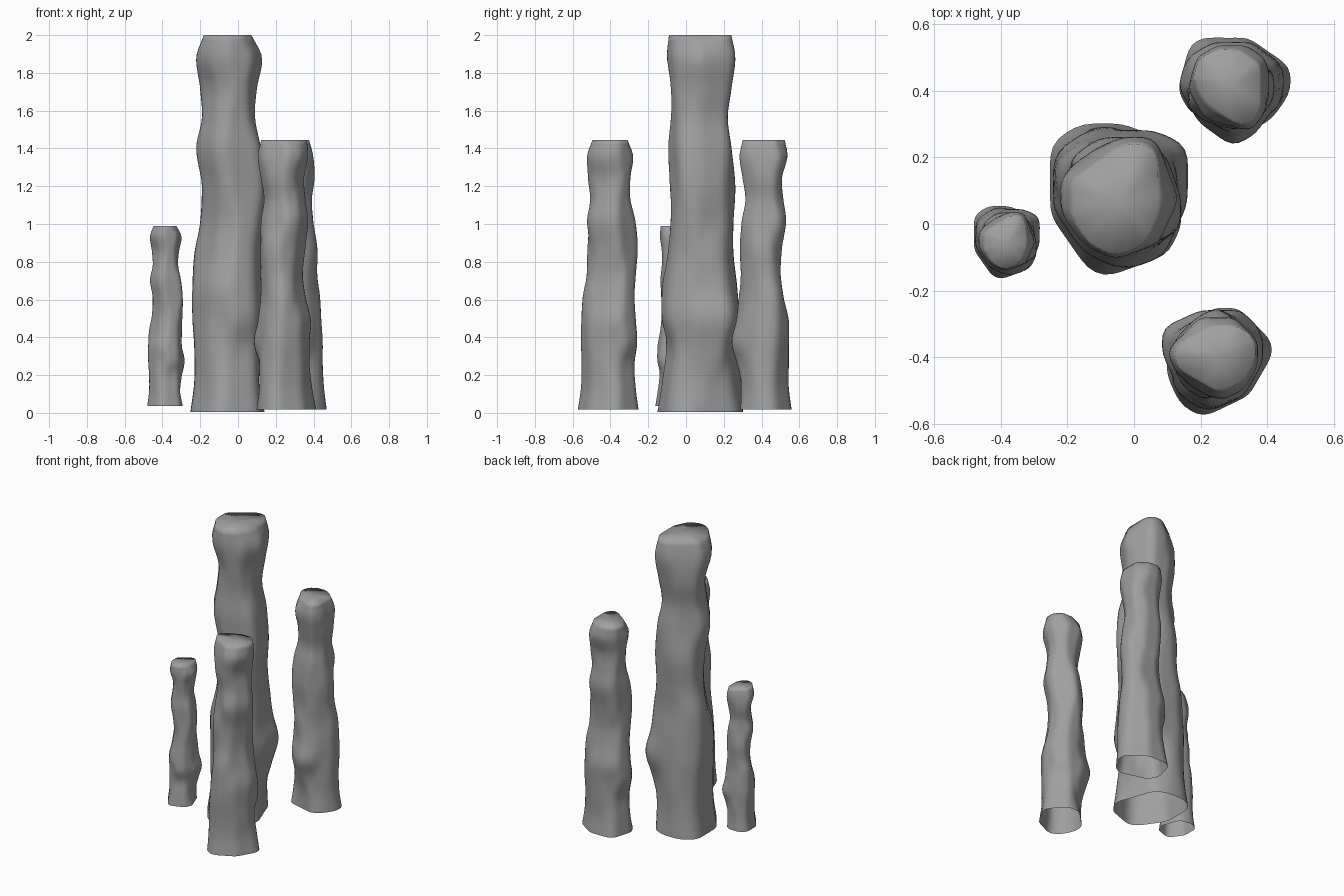
import bpy, bmesh
from math import sin, cos, pi, radians
from mathutils import Vector, Matrix

default_cube = bpy.data.objects.get("Cube")
if default_cube:
    bpy.data.objects.remove(default_cube, do_unlink=True)

SEGMENTS, RINGS, HEIGHT = 56, 60, 1.995
AXIS = Vector((-0.04, 0.07))

# Heights of the profile stations, as percent of the full height
STATIONS = [0, 8, 17, 25, 33, 42, 50, 60, 70, 78, 86, 94, 100]

# Outline of the column seen from several sides: compass angle -> reach in hundredths
OUTLINES = {
    0:   [15, 11, 13, 16, 13, 13, 15, 14, 12, 9, 10, 13, 7],
    20:  [14, 14, 20, 24, 22, 17, 15, 16, 14, 11, 13, 15, 13],
    65:  [26, 24, 24, 28, 25, 23, 23, 23, 23, 24, 25, 26, 23],
    90:  [30, 29, 29, 28, 27, 25, 25, 26, 24, 22, 24, 26, 24],
    125: [34, 32, 31, 31, 30, 29, 27, 27, 24, 23, 25, 24, 21],
    180: [25, 23, 23, 24, 24, 23, 20, 19, 22, 19, 20, 22, 18],
    215: [19, 17, 17, 17, 17, 13, 11, 12, 15, 13, 12, 16, 14],
    245: [18, 15, 13, 13, 14, 10, 8, 10, 12, 10, 9, 12, 11],
    290: [12, 10, 8, 12, 11, 9, 8, 7, 7, 6, 7, 8, 7],
    335: [13, 11, 10, 12, 11, 10, 11, 13, 11, 7, 7, 9, 5],
}


def section(station):
    """Softened polygon bounded by the outlines, as radii around the axis."""
    sides = []
    for angle, reach in OUTLINES.items():
        direction = Vector((cos(radians(angle)), sin(radians(angle))))
        sides.append((direction, reach[station] / 100 - direction.dot(AXIS)))
    radii = []
    for i in range(SEGMENTS):
        a = 2 * pi * i / SEGMENTS
        ray = Vector((cos(a), sin(a)))
        radii.append(min(d / ray.dot(n) for n, d in sides if ray.dot(n) > 0.1))
    for _ in range(2):
        radii = [(radii[i - 1] + 2 * radii[i] + radii[(i + 1) % SEGMENTS]) / 4
                 for i in range(SEGMENTS)]
    return radii


def blend(values, percent):
    """Smooth curve through the station values."""
    last = len(STATIONS) - 1
    k = max(i for i in range(last) if STATIONS[i] <= percent)
    lo, hi = STATIONS[k], STATIONS[k + 1]
    t = (percent - lo) / (hi - lo)

    def slope(i):
        a, b = max(i - 1, 0), min(i + 1, last)
        return (values[b] - values[a]) / (STATIONS[b] - STATIONS[a]) * (hi - lo)

    s = t * t * (3 - 2 * t)
    return (values[k] * (1 - s) + values[k + 1] * s
            + slope(k) * t * (1 - t) ** 2 - slope(k + 1) * t * t * (1 - t))


def column_mesh(material):
    """Open-bottomed lumpy tube with a flat, softly shaded top."""
    sections = [section(i) for i in range(len(STATIONS))]
    bm = bmesh.new()
    rings = []
    for r in range(RINGS + 1):
        f = r / RINGS
        ring = []
        for i in range(SEGMENTS):
            a = 2 * pi * i / SEGMENTS
            radius = blend([s[i] for s in sections], 100 * f)
            ring.append(bm.verts.new((AXIS.x + radius * cos(a),
                                      AXIS.y + radius * sin(a), HEIGHT * f)))
        rings.append(ring)
    top = bm.verts.new((AXIS.x, AXIS.y, HEIGHT))
    for i in range(SEGMENTS):
        j = (i + 1) % SEGMENTS
        for low, high in zip(rings, rings[1:]):
            bm.faces.new((low[i], low[j], high[j], high[i]))
        bm.faces.new((rings[-1][i], rings[-1][j], top))
    for face in bm.faces:
        face.smooth = True
    mesh = bpy.data.meshes.new("column")
    bm.to_mesh(mesh)
    bm.free()
    mesh.materials.append(material)
    return mesh


def make_material(name, colour):
    mat = bpy.data.materials.new(name)
    mat.use_nodes = True
    mat.diffuse_color = colour
    mat.node_tree.nodes["Principled BSDF"].inputs["Base Color"].default_value = colour
    return mat


# Four copies of one column, each turned and scaled
mesh = column_mesh(make_material("stone grey", (0.35, 0.35, 0.35, 1)))
for name, place, turn, scale in [
    ("tall_column", (0, 0, 0.005), 0, 1),
    ("small_column", (-0.36, -0.09, 0.037), 0, 0.478),
    ("front_column", (0.285, -0.345, 0.019), 115, 0.714),
    ("back_column", (0.226, 0.422, 0.019), 235, 0.714),
]:
    column = bpy.data.objects.new(name, mesh)
    column.matrix_world = (Matrix.Translation(place) @ Matrix.Rotation(radians(turn), 4, "Z")
                           @ Matrix.Scale(scale, 4))
    bpy.context.scene.collection.objects.link(column)
